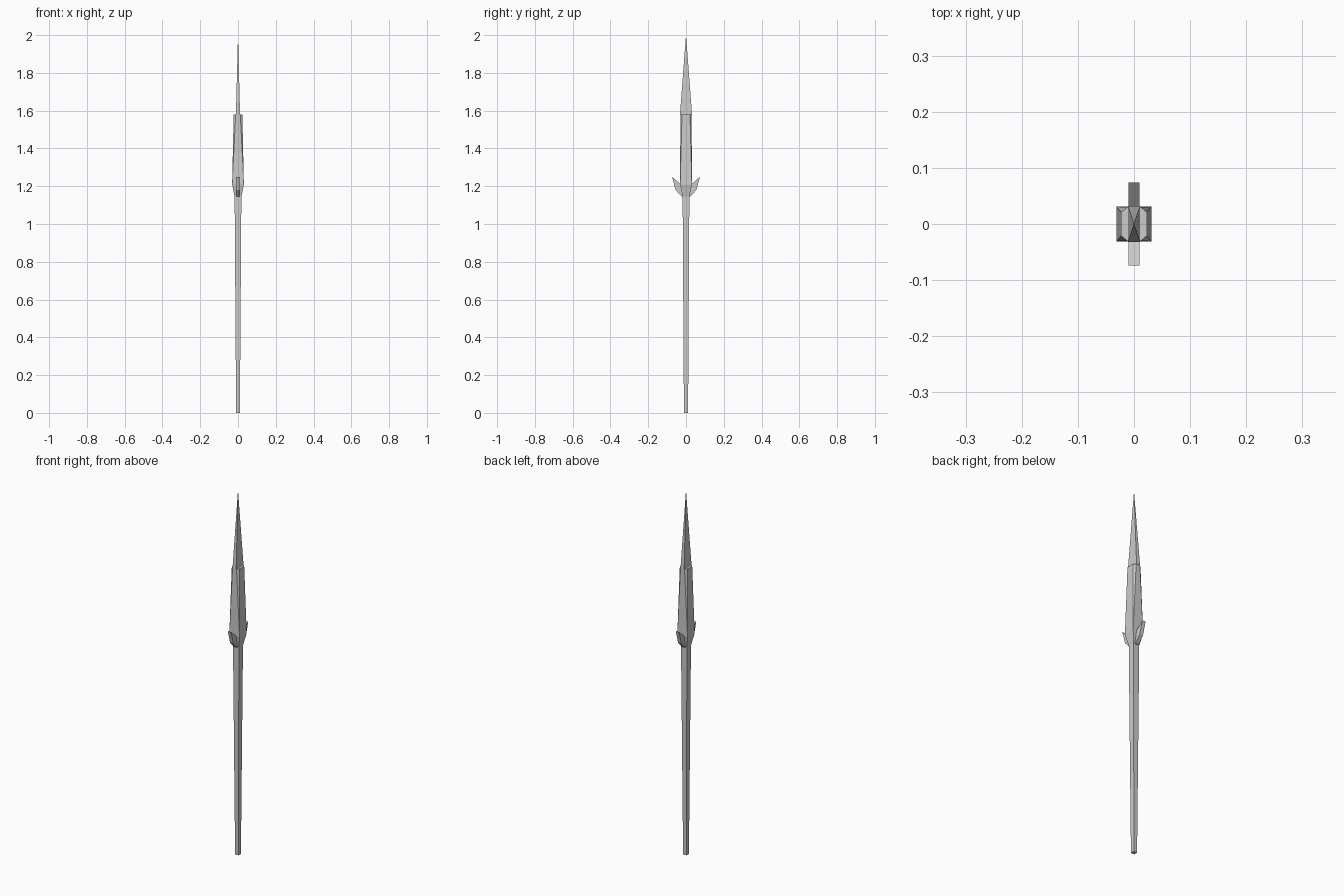
import bpy, bmesh

if "Cube" in bpy.data.objects:
    bpy.data.objects.remove(bpy.data.objects["Cube"])


def finish(name, bm):
    bmesh.ops.recalc_face_normals(bm, faces=bm.faces[:])
    mesh = bpy.data.meshes.new(name)
    bm.to_mesh(mesh)
    bm.free()
    obj = bpy.data.objects.new(name, mesh)
    bpy.context.collection.objects.link(obj)
    return obj


def hull(name, points):
    """Convex flat-faced part spanned by its corner points."""
    bm = bmesh.new()
    for p in points:
        bm.verts.new(p)
    bmesh.ops.convex_hull(bm, input=bm.verts[:])
    bmesh.ops.dissolve_limit(bm, angle_limit=0.005, verts=bm.verts[:], edges=bm.edges[:])
    return finish(name, bm)


def ring(x, y, z):
    """Rectangle of corners with half sizes x and y."""
    return [(sx * x, sy * y, z) for sx in (-1, 1) for sy in (-1, 1)]


# Square tapered shaft
hull("shaft", ring(0.010, 0.011, 0) + ring(0.018, 0.018, 1.17))

# Socket: flares from the shaft, then narrows to an eight-sided top
hull("socket", ring(0.018, 0.018, 1.145) + ring(0.031, 0.031, 1.21)
     + ring(0.023, 0.021, 1.58) + ring(0.012, 0.030, 1.58))

# Slim four-sided blade
hull("blade", ring(0.011, 0.032, 1.58) + [(0, 0, 2.0)])

# Barbed lugs on the front and back
profile = [(0.015, 1.145), (0.022, 1.145), (0.055, 1.18), (0.074, 1.25), (0.028, 1.21)]
for name, side in (("front_lug", -1), ("back_lug", 1)):
    bm = bmesh.new()
    face = bm.faces.new([bm.verts.new((-0.010, side * y, z)) for y, z in profile])
    out = bmesh.ops.extrude_face_region(bm, geom=[face])
    moved = [v for v in out["geom"] if isinstance(v, bmesh.types.BMVert)]
    bmesh.ops.translate(bm, verts=moved, vec=(0.020, 0, 0))
    if not face.is_valid or len(bm.faces) < 7:
        bmesh.ops.holes_fill(bm, edges=bm.edges[:])
    finish(name, bm)
